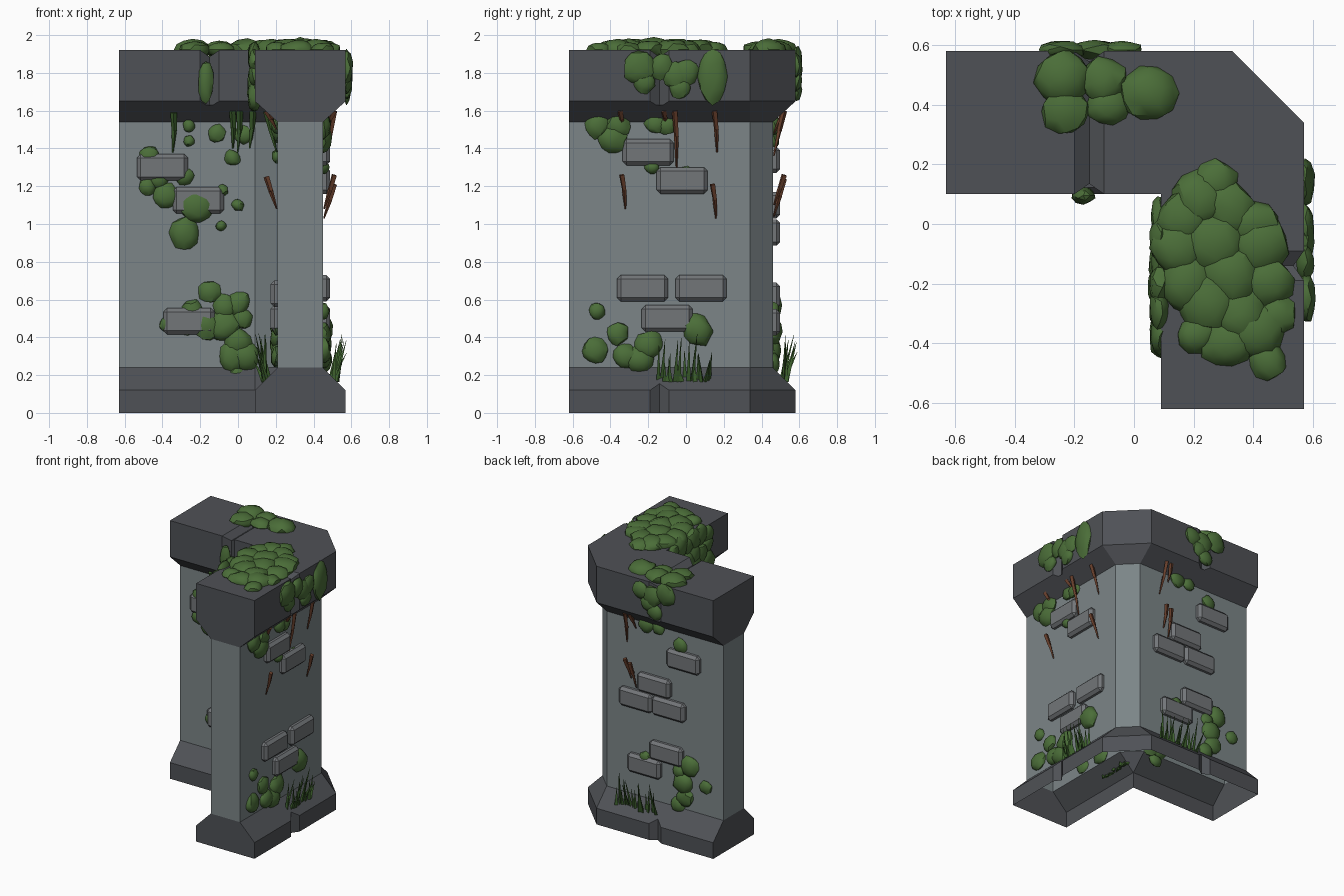
import bpy, bmesh, math, random
from mathutils import Vector, Matrix

if "Cube" in bpy.data.objects:
    bpy.data.objects.remove(bpy.data.objects["Cube"])
random.seed(4)

def mat(name, c):
    m = bpy.data.materials.new(name)
    m.diffuse_color = (*c, 1)
    m.use_nodes = True
    m.node_tree.nodes["Principled BSDF"].inputs["Base Color"].default_value = m.diffuse_color
    return m

TRIM = mat("dark_stone", (.078, .083, .093))
WALL = mat("grey_stone", (.20, .235, .245))
BRICK = mat("brick_stone", (.17, .18, .19))
MOSS = mat("moss_green", (.07, .155, .04))
GRASS = mat("grass_green", (.045, .115, .025))
ROOT = mat("root_brown", (.14, .05, .025))

def finish(name, bm, mats, smooth=False):
    me = bpy.data.meshes.new(name)
    bmesh.ops.recalc_face_normals(bm, faces=bm.faces)
    bm.to_mesh(me)
    bm.free()
    for m in mats:
        me.materials.append(m)
    if smooth:
        for p in me.polygons:
            p.use_smooth = True
        me.set_sharp_from_angle(angle=math.radians(35))
    ob = bpy.data.objects.new(name, me)
    bpy.context.collection.objects.link(ob)
    return ob

# surfaces: axis, position, outward sign
SURF = {"arm_inner": (1, .22, -1), "leg_inner": (0, .21, -1), "right": (0, .45, 1), "back": (1, .46, 1),
        "cap_arm_inner": (1, .10, -1), "cap_leg_inner": (0, .09, -1), "cap_right": (0, .57, 1),
        "cap_back": (1, .58, 1), "top": (2, 1.92, 1)}

def place(s, u, v, out=0.0):
    ax, val, sg = SURF[s]
    p = [u, v]
    p.insert(ax, val + sg * out)
    return Vector(p)

# ---- wall body: L-shaped outline swept through trim and wall levels
outer = [(-.63, .58), (.33, .58), (.57, .34), (.57, -.62), (.09, -.62), (.09, .10), (.09, .10), (-.63, .10)]
inner = [(-.63, .46), (.33, .46), (.45, .34), (.45, -.62), (.21, -.62), (.21, .10), (.09, .22), (-.63, .22)]
bm = bmesh.new()
rings = [[bm.verts.new((x, y, z)) for x, y in o] for o, z in
         ((outer, 0), (outer, .12), (inner, .24), (inner, 1.54), (outer, 1.65), (outer, 1.92))]
for a, b in zip(rings, rings[1:]):
    for i in range(8):
        j = (i + 1) % 8
        bm.faces.new((a[i], a[j], b[j], b[i]))
bm.faces.new(rings[0])
bm.faces.new(rings[-1])
bmesh.ops.remove_doubles(bm, verts=bm.verts, dist=1e-4)
wall = finish("corner_wall", bm, [TRIM, WALL])

# ---- V-shaped cracks cut into the trims
def crack(center, scale, rot=None):
    b = bmesh.new()
    bmesh.ops.create_cone(b, segments=4, radius1=1, radius2=1, depth=1, cap_ends=True,
                          matrix=Matrix.Translation(center) @ (rot or Matrix()) @ Matrix.Diagonal((*scale, 1)))
    c = finish("crack_cutter", b, [TRIM])
    c.hide_render = True
    m = wall.modifiers.new("crack", "BOOLEAN")
    m.operation, m.solver, m.object = "DIFFERENCE", "EXACT", c
    bpy.context.view_layer.objects.active = wall
    bpy.ops.object.modifier_apply(modifier="crack")
    bpy.data.objects.remove(c)

crack((-.15, .34, 1.92), (.05, .035, .7), Matrix.Rotation(math.pi / 2, 4, 'X'))
crack((.33, -.14, 1.92), (.035, .05, .7), Matrix.Rotation(math.pi / 2, 4, 'Y'))
for y in (.10, .58):
    crack((-.15, y, 1.83), (.05, .035, .4))
for x in (.09, .57):
    crack((x, -.14, 1.83), (.035, .05, .4))
crack((-.15, .58, .05), (.05, .035, .24))
crack((.57, -.14, .05), (.035, .05, .24))

# open underside, colours by height
bm = bmesh.new()
bm.from_mesh(wall.data)
bmesh.ops.delete(bm, geom=[f for f in bm.faces if all(v.co.z < .001 for v in f.verts)], context='FACES')
for f in bm.faces:
    f.material_index = 1 if .24 < f.calc_center_median().z < 1.54 else 0
bm.to_mesh(wall.data)
bm.free()

# ---- raised bricks
bricks = {"right": [(-.2, 1.38), (-.02, 1.23), (-.23, .66), (.08, .66), (-.1, .5)],
          "back": [(-.31, 1.34), (-.07, 1.1), (.08, .955), (-.19, .955), (-.17, .62), (.01, .48)],
          "arm_inner": [(-.4, 1.3), (-.21, 1.125), (-.26, .485)],
          "leg_inner": [(-.25, .63), (-.12, .5)]}
for s, spots in bricks.items():
    bm = bmesh.new()
    for u, v in spots:
        w = .035
        for out, hu, hv in ((0, .135, .07),):
            base = [bm.verts.new(place(s, u + a * hu, v + b * hv, -.01)) for a, b in ((-1, -1), (1, -1), (1, 1), (-1, 1))]
            top = [bm.verts.new(place(s, u + a * hu, v + b * hv, w + .003)) for a, b in ((-1, -1), (1, -1), (1, 1), (-1, 1))]
        faces = [bm.faces.new(base), bm.faces.new(top)]
        edges = []
        for i in range(4):
            f = bm.faces.new((base[i], base[(i + 1) % 4], top[(i + 1) % 4], top[i]))
            edges += [e for e in f.edges if e not in edges and not all(x in base for x in e.verts)]
        bmesh.ops.bevel(bm, geom=edges, offset=.02, segments=1, affect='EDGES')
    finish("bricks_" + s, bm, [BRICK])

# ---- moss clumps: (u, v, radius[, height radius])
def moss(s, spots, flat=.4):
    bm = bmesh.new()
    for u, v, r, *h in spots:
        ax = SURF[s][0]
        sc = [r, h[0] if h else r * random.uniform(.85, 1)]
        sc.insert(ax, max(.03, r * flat))
        rot = Matrix.Rotation(random.uniform(0, 6.28) if not h else 0, 4, 'XYZ'[ax])
        m = Matrix.Translation(place(s, u, v, .004)) @ rot @ Matrix.Diagonal((*sc, 1))
        new = bmesh.ops.create_icosphere(bm, subdivisions=2, radius=1, matrix=m)["verts"]
        c = m.translation
        for vert in new:
            vert.co = c + (vert.co - c) * random.uniform(.9, 1.1)
    finish("moss_" + s, bm, [MOSS], True)

moss("top", [(.27, .14, .08), (.22, .08, .1), (.17, .02, .1), (.32, .05, .1), (.4, 0, .09), (.15, -.08, .1),
             (.27, -.06, .11), (.42, -.07, .1), (.33, -.17, .11), (.18, -.2, .1), (.45, -.2, .09), (.25, -.26, .11),
             (.36, -.3, .1), (.21, -.37, .07), (.31, -.4, .09), (.41, -.36, .1), (.48, -.31, .07), (.45, -.46, .065),
             (-.24, .49, .095), (-.23, .38, .085), (-.1, .48, .08), (-.09, .4, .075), (.05, .44, .1)], .55)
moss("cap_right", [(-.25, 1.83, .09), (-.22, 1.75, .06), (-.13, 1.83, .07), (-.05, 1.78, .08), (0, 1.8, .07),
                   (-.03, 1.72, .06), (.14, 1.78, .08, .14)])
moss("cap_back", [(-.24, 1.86, .08), (-.13, 1.82, .08), (-.04, 1.84, .07), (-.15, 1.71, .06), (-.1, 1.76, .06)])
moss("cap_arm_inner", [(-.17, 1.75, .04, .11)])
moss("cap_leg_inner", [(-.37 + .08 * (i % 6), 1.87 - .1 * (i // 6) + random.uniform(-.03, .03), random.uniform(.06, .085))
                       for i in range(15)], .45)
moss("arm_inner", [(-.47, 1.35, .065), (-.48, 1.2, .05), (-.42, 1.24, .06), (-.38, 1.15, .07), (-.28, 1.25, .05),
                   (-.22, 1.1, .1), (-.28, .95, .09), (-.08, 1.18, .03), (0, 1.1, .035), (-.09, .99, .03),
                   (-.26, 1.52, .035), (-.26, 1.44, .03), (-.11, 1.48, .05), (-.03, 1.35, .045), (.03, 1.47, .05),
                   (-.15, .64, .06), (-.37, .47, .05), (-.27, .46, .05), (-.24, .54, .06), (-.17, .46, .08),
                   (-.07, .46, .09), (0, .58, .07), (-.07, .56, .07), (.02, .5, .06), (0, .38, .08),
                   (-.03, .3, .08), (.04, .3, .08), (-.01, .2, .05)], .5)
moss("leg_inner", [(.06, .36, .07), (.02, .46, .07), (-.05, .4, .07), (-.2, .47, .06), (-.1, .3, .07), (-.3, .3, .06),
                   (-.1, 1.5, .06), (.02, 1.48, .06), (-.2, 1.52, .05), (.06, 1.36, .04)], .5)
moss("right", [(-.47, 1.52, .07), (-.36, 1.52, .07), (-.39, 1.45, .08), (-.16, 1.53, .06), (-.1, 1.52, .055),
               (-.18, 1.3, .04), (0, 1.25, .06), (-.47, .54, .045), (-.36, .42, .065), (-.48, .33, .07),
               (-.32, .3, .07), (-.2, .36, .08), (-.25, .28, .08), (.06, .44, .09)], .55)
moss("back", [(-.28, 1.45, .055), (.0, 1.53, .06), (-.1, 1.53, .05), (.01, .54, .045), (-.36, .57, .08), (-.27, .51, .05),
              (-.3, .43, .08), (-.32, .33, .07), (-.26, .26, .06), (-.49, .45, .05)], .55)

# ---- tapered spikes: hanging roots, vines and grass blades
def spike(bm, a, b, r1, r2, sides=4):
    d = b - a
    m = Matrix.Translation((a + b) / 2) @ d.to_track_quat('Z', 'Y').to_matrix().to_4x4()
    bmesh.ops.create_cone(bm, segments=sides, radius1=r1, radius2=r2, depth=d.length, cap_ends=True, matrix=m)

def hanging(name, m, spots, r):
    bm = bmesh.new()
    for s, u, top, bottom in spots:
        a = place(s, u, top, .06)
        b = place(s, u + random.uniform(-.02, .02), bottom, .005)
        mid = a.lerp(b, .45) + (b - a).cross(Vector((0, 0, 1))) * .08
        spike(bm, a, mid, r, r * .8)
        spike(bm, mid, b, r * .8, .004)
    finish(name, bm, [m])

hanging("roots", ROOT, [("right", -.35, 1.6, 1.5), ("right", -.34, 1.26, 1.08), ("right", -.06, 1.6, 1.3),
                        ("right", .15, 1.6, 1.38), ("right", .14, 1.21, 1.03), ("right", -.12, 1.6, 1.52),
                        ("back", .14, 1.6, 1.36), ("back", .1, 1.6, 1.48), ("back", .14, 1.26, 1.1),
                        ("back", .1, 1.24, 1.04), ("leg_inner", -.3, 1.6, 1.5),
                        ("leg_inner", -.25, 1.25, 1.08)], .016)
hanging("vines", GRASS, [("arm_inner", -.34, 1.59, 1.38), ("arm_inner", -.03, 1.6, 1.4), ("arm_inner", .01, 1.6, 1.38),
                         ("arm_inner", .08, 1.6, 1.4), ("leg_inner", -.05, 1.6, 1.38)], .018)

for s, u0, u1 in (("right", -.15, .12), ("back", -.12, .2), ("leg_inner", -.15, .1)):
    bm = bmesh.new()
    for i in range(16):
        u = u0 + (u1 - u0) * i / 15
        a = place(s, u, .165, random.uniform(.04, .075))
        b = place(s, u + random.uniform(-.03, .03), random.uniform(.26, .43), random.uniform(.06, .13))
        spike(bm, a, b, .014, .001, 3)
    finish("grass_" + s, bm, [GRASS])
